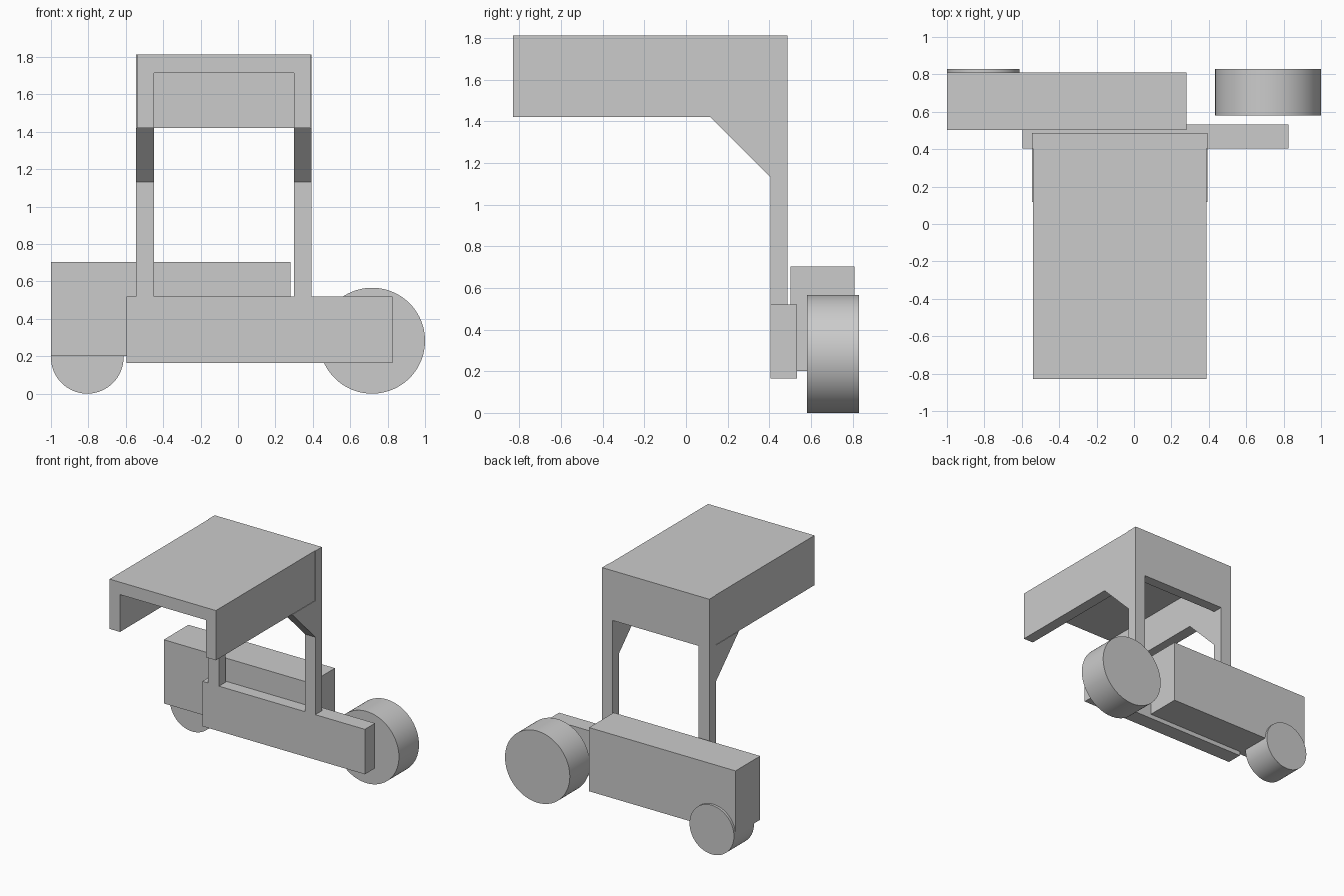
import bpy
import bmesh
import math

cube = bpy.data.objects.get("Cube")
if cube:
    bpy.data.objects.remove(cube, do_unlink=True)

# Single light grey finish
grey = bpy.data.materials.new("light_grey")
grey.use_nodes = True
colour = (0.6, 0.6, 0.6, 1)
grey.diffuse_color = colour
grey.node_tree.nodes["Principled BSDF"].inputs["Base Color"].default_value = colour


def extrude(name, profile, axis, start, end):
    """Extrude a closed profile along 'x' (points are y,z) or 'y' (points are x,z)."""
    bm = bmesh.new()
    place = (lambda a, b: (start, a, b)) if axis == "x" else (lambda a, b: (a, start, b))
    face = bm.faces.new([bm.verts.new(place(a, b)) for a, b in profile])
    new = bmesh.ops.extrude_face_region(bm, geom=[face])["geom"]
    depth = end - start
    offset = (depth, 0, 0) if axis == "x" else (0, depth, 0)
    bmesh.ops.translate(bm, vec=offset,
                        verts=[v for v in new if isinstance(v, bmesh.types.BMVert)])
    bmesh.ops.recalc_face_normals(bm, faces=bm.faces)
    mesh = bpy.data.meshes.new(name)
    bm.to_mesh(mesh)
    bm.free()
    mesh.materials.append(grey)
    obj = bpy.data.objects.new(name, mesh)
    bpy.context.collection.objects.link(obj)
    return obj


def rect(x0, x1, z0, z1):
    return [(x0, z0), (x1, z0), (x1, z1), (x0, z1)]


def arch(x0, x1, in0, in1, bottom, inner_top, top):
    """Upside-down U outline."""
    return [(x0, bottom), (x0, top), (x1, top), (x1, bottom),
            (in1, bottom), (in1, inner_top), (in0, inner_top), (in0, bottom)]


def wheel(name, x, radius):
    bpy.ops.mesh.primitive_cylinder_add(vertices=96, radius=radius, depth=0.25,
                                        location=(x, 0.705, radius),
                                        rotation=(math.pi / 2, 0, 0))
    obj = bpy.context.object
    obj.name = name
    obj.data.materials.append(grey)
    bpy.ops.object.shade_smooth_by_angle(angle=math.radians(30))


# Lower body
extrude("chassis_beam", rect(-0.595, 0.825, 0.165, 0.52), "y", 0.405, 0.532)
extrude("engine_box", rect(-1.0, 0.28, 0.2, 0.703), "y", 0.502, 0.81)

# Upright frame and hood roof
left, right, in_left, in_right = -0.545, 0.392, -0.45, 0.3
back, post_front, top, hood_bottom = 0.487, 0.405, 1.813, 1.42
extrude("back_frame", arch(left, right, in_left, in_right, 0.52, hood_bottom, top),
        "y", post_front, back)
extrude("roof_hood", arch(left + 0.004, right - 0.004, in_left, in_right,
                          hood_bottom, 1.715, top), "y", -0.83, post_front)

# Diagonal braces under the hood
brace = [(0.118, hood_bottom), (post_front, hood_bottom), (post_front, 1.132)]
for side, x0, x1 in (("right", left, in_left), ("left", in_right, right)):
    extrude(side + "_brace", brace, "x", x0, x1)

# Wheels
wheel("large_wheel", 0.717, 0.283)
wheel("small_wheel", -0.806, 0.194)
